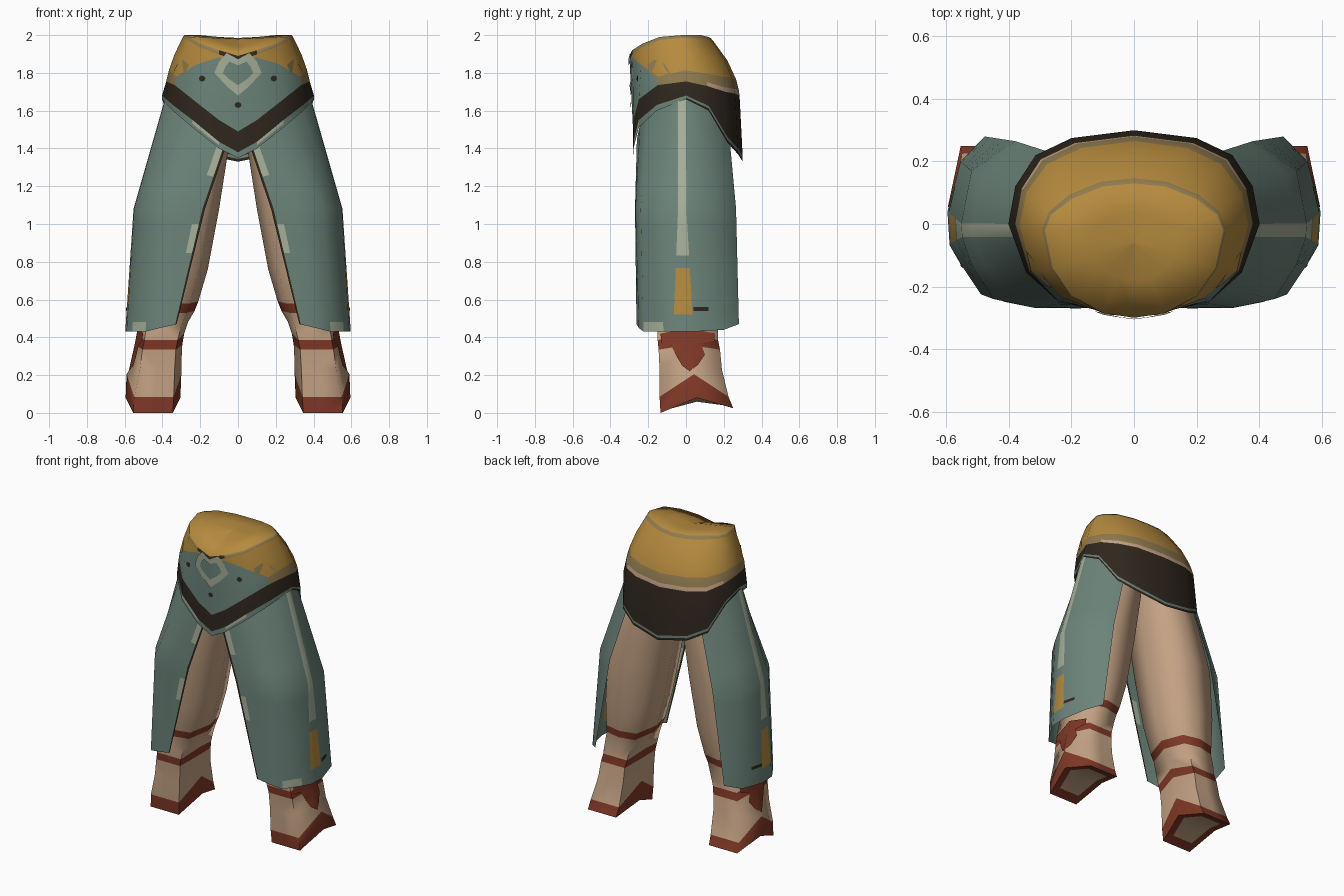
import bpy, bmesh, math
from mathutils import Vector
from mathutils.bvhtree import BVHTree

if "Cube" in bpy.data.objects:
    bpy.data.objects.remove(bpy.data.objects["Cube"])


def lin(c):
    c /= 255
    return c / 12.92 if c < 0.04 else ((c + 0.055) / 1.055) ** 2.4


COLOURS = {"teal": (108, 132, 122), "ochre": (182, 139, 62), "tan": (196, 162, 132),
           "rust": (128, 56, 38), "dark_brown": (47, 39, 29), "sage": (167, 176, 154),
           "olive": (142, 122, 78)}
NAMES = list(COLOURS)
MATS = []
for n, rgb in COLOURS.items():
    m = bpy.data.materials.new(n)
    m.diffuse_color = (*[lin(c) for c in rgb], 1)
    m.use_nodes = True
    m.node_tree.nodes["Principled BSDF"].inputs["Base Color"].default_value = m.diffuse_color
    MATS.append(m)


def finish(name, bm, angle=45):
    """Turn a half model into a mirrored, smooth-shaded object."""
    bmesh.ops.recalc_face_normals(bm, faces=bm.faces)
    me = bpy.data.meshes.new(name)
    bm.to_mesh(me)
    for m in MATS:
        me.materials.append(m)
    ob = bpy.data.objects.new(name, me)
    bpy.context.collection.objects.link(ob)
    bpy.ops.object.select_all(action='DESELECT')
    ob.select_set(True)
    bpy.context.view_layer.objects.active = ob
    bpy.ops.object.shade_smooth_by_angle(angle=math.radians(angle))
    ob.modifiers.new("mirror", 'MIRROR').merge_threshold = 0.001
    return ob


def loft(rows, colour, closed=False):
    """Skin rows of points; colour(row, column) names each face's colour."""
    bm = bmesh.new()
    vs = [[bm.verts.new(p) for p in r] for r in rows]
    n = len(rows[0])
    for i in range(len(rows) - 1):
        for j in range(n if closed else n - 1):
            k = (j + 1) % n
            f = bm.faces.new((vs[i][j], vs[i][k], vs[i + 1][k], vs[i + 1][j]))
            f.material_index = NAMES.index(colour(i, j))
    return bm, vs


# Waist: stations run from front centre round one side to back centre
# (x, y, hem z, band low z, band high z, trim fraction) and the rim point above each
STATIONS = [
    (0, -.28, 1.35, 1.38, 1.49, .9), (.1, -.278, 1.40, 1.435, 1.55, .9),
    (.24, -.25, 1.51, 1.55, 1.66, .62), (.345, -.155, 1.60, 1.63, 1.735, .18),
    (.402, 0, 1.66, 1.68, 1.755, .24), (.38, .12, 1.60, 1.625, 1.73, .25),
    (.315, .22, 1.43, 1.46, 1.70, .27), (.2, .275, 1.37, 1.40, 1.69, .28),
    (0, .3, 1.33, 1.36, 1.68, .28)]
RIM = [(0, -.3, 1.89), (.1, -.285, 1.92), (.2, -.23, 1.955), (.26, -.14, 1.99), (.285, -.02, 2),
       (.265, .03, 2), (.2, .08, 2), (.1, .12, 1.99), (0, .13, 1.985)]
CENTRE = Vector((0, -.06, 1.98))
rows = [[] for _ in range(11)]
for j, ((x, y, hem, lo, hi, trim), rim) in enumerate(zip(STATIONS, RIM)):
    inset = 1 if j < 3 else .97 if j == 3 else .945      # belt leans inward at sides and back
    rim, base = Vector(rim), Vector((x * inset, y * inset, hi))
    out = Vector((x * .05, max(y, 0) * .17, 0))
    rows[0].append((x, y, hem))
    rows[1].append((x, y, (hem + lo) / 2))
    rows[2].append((x, y, lo))
    rows[3].append(base)
    for r, t in ((4, trim * .3), (5, trim), (6, trim + (.93 - trim) * .5), (7, .94)):
        rows[r].append(base.lerp(rim, t) + out * (4 * t * (1 - t)) * .6)
    rows[8].append(rim)
    rows[9].append(rim.lerp(CENTRE, .5))
    rows[10].append(rim.lerp(CENTRE, .98))


def waist_colour(i, j):
    if i == 0:                                # hem piping
        return "teal" if j < 4 else "dark_brown"
    if i == 1:                                # line above the hem
        return "sage" if j == 1 else "teal"
    if i == 2:
        return "dark_brown"
    if i == 3:                                # trim above the belt
        return "teal" if j < 3 else "olive" if j < 5 else "tan"
    if i == 4:
        return "teal" if j < 3 else "olive"
    if i == 7:                                # rim line
        return "dark_brown" if j == 0 else "olive"
    return "ochre"


waist, vs = loft(rows, waist_colour)
f = waist.faces.new(vs[-1])
f.material_index = NAMES.index("ochre")
waist_tree = BVHTree.FromBMesh(waist)
finish("waist_wrap", waist, 80)


def on_front(x, z):
    """Point just proud of the waist front."""
    hit = waist_tree.ray_cast(Vector((x + .0001, -1, z)), Vector((0, 1, 0)))[0]
    return Vector((x, (hit.y if hit else -.29) - .006, z))


# Diamond emblem outline on the waist front
outer = [(0, 1.872), (.06, 1.905), (.1, 1.86), (.125, 1.8), (.06, 1.73), (0, 1.68)]
inner = [(0, 1.84), (.045, 1.86), (.065, 1.835), (.08, 1.8), (.045, 1.765), (0, 1.735)]
bm, _ = loft([[on_front(*p) for p in outer], [on_front(*p) for p in inner]],
             lambda i, j: "sage")
finish("diamond_trim", bm)

# Olive patch within the ochre hip panel
bm = bmesh.new()
patch = [(.26, 1.84), (.28, 1.80), (.33, 1.77), (.345, 1.80), (.32, 1.85), (.29, 1.87)]
bm.faces.new([bm.verts.new(on_front(*p)) for p in patch]).material_index = NAMES.index("olive")
finish("hip_patch", bm)

# Small studs
for name, cx, cz in (("side_stud", .19, 1.77), ("centre_stud", 0, 1.63)):
    bm = bmesh.new()
    pts = []
    for k in range(5 if cx == 0 else 8):
        a = math.pi * k / 4
        pts.append(bm.verts.new(on_front(cx + .018 * math.sin(a), cz + .016 * math.cos(a))))
    bm.faces.new(pts).material_index = NAMES.index("dark_brown")
    finish(name, bm)

# Leg flaps: open sheets from inner front edge, round the outside, to the back edge
TOP = [(.05, -.26, 1.45), (.16, -.243, 1.53), (.25, -.20, 1.60), (.325, -.112, 1.66),
       (.374, -.042, 1.70), (.376, .0, 1.70), (.345, .125, 1.64), (.27, .23, 1.46)]
MID = [(.175, -.27, 1.08), (.32, -.268, 1.08), (.45, -.24, 1.08), (.52, -.13, 1.08),
       (.55, -.042, 1.08), (.553, .002, 1.08), (.52, .17, 1.08), (.38, .265, 1.08)]
LOW = [(.325, -.262, .47), (.41, -.25, .45), (.49, -.225, .43), (.56, -.12, .43),
       (.59, -.068, .43), (.597, .04, .43), (.555, .2, .44), (.478, .28, .47)]


def widen(ring):
    """Add columns for the edge piping and its pale trim."""
    p = [Vector(q) for q in ring]
    return [p[0], p[0].lerp(p[1], .09), p[0].lerp(p[1], .36)] + p[1:]


keys = [widen(r) for r in (TOP, MID, LOW)]
LEVELS = [0, .06, .25, .55, .8, 1, 1.13, 1.38, 1.48, 1.86, 1.92, 2]
rows = []
for u in LEVELS:
    a, b, t = (keys[0], keys[1], u) if u <= 1 else (keys[1], keys[2], u - 1)
    rows.append([p.lerp(q, t) for p, q in zip(a, b)])


def flap_colour(i, j):
    u = LEVELS[i]
    if j == 0:
        return "dark_brown"
    if j == 1 and i in (1, 2, 6):
        return "sage"
    if j == 6:
        if u < 1.38:
            return "sage"
        if u == 1.48:
            return "ochre"
    if j == 4 and i == 10:
        return "sage"
    return "teal"


bm, _ = loft(rows, flap_colour)
flap_tree = BVHTree.FromBMesh(bm)
finish("leg_flap", bm, 60)

# Small dark tab low on the outside of each flap
corners = [(.04, .54), (.04, .56), (.12, .56), (.12, .54)]
bm = bmesh.new()
pts = []
for y, z in corners:
    hit = flap_tree.ray_cast(Vector((2, y, z)), Vector((-1, 0, 0)))[0]
    pts.append(bm.verts.new((hit.x + .005, y, z)))
bm.faces.new(pts).material_index = NAMES.index("dark_brown")
finish("flap_tab", bm)

# Legs and boots: (z, inner x, outer x, front y, back y, side arch)
RINGS = [(0, .305, .595, -.135, .25, .08), (.085, .30, .59, -.14, .225, .12),
         (.23, .30, .555, -.14, .19, .03), (.335, .295, .54, -.145, .18, .025),
         (.385, .285, .53, -.15, .17, .035), (.46, .265, .52, -.15, .17, .02),
         (.53, .23, .52, -.16, .18, .01), (.58, .21, .52, -.17, .19, .01),
         (.76, .16, .52, -.19, .21, 0), (1.08, .10, .50, -.21, .22, 0),
         (1.4, .05, .395, -.21, .21, 0), (1.62, .02, .31, -.18, .19, 0)]
rows = []
for z, xi, xo, yf, yb, arch in RINGS:
    k = 1 if z < .5 else .86
    cx, cy, hx, hy = (xi + xo) / 2, (yf + yb) / 2, (xo - xi) / 2, (yb - yf) / 2
    ring = [(1, 0), (.72, k), (0, 1), (-.72, k), (-1, 0), (-.72, -k), (0, -1), (.72, -k)]
    rows.append([Vector((cx + hx * a, cy + hy * b,
                         z + (arch if b == 0 else .025 * (z == 0 and b > 0))))
                 for a, b in ring])
# Sole: a rust rim round a raised tan panel
mid = sum(rows[0], Vector()) / 8
rows.insert(0, [p.lerp(mid, .3) + Vector((0, 0, .015)) for p in rows[0]])
bm, vs = loft(rows, lambda i, j: "rust" if i in (0, 1, 4, 7) else "tan", closed=True)
hub = bm.verts.new(mid + Vector((0, 0, .03)))
for j in range(8):
    bm.faces.new((vs[0][j], vs[0][(j + 1) % 8], hub)).material_index = NAMES.index("tan")
bm.faces.new(vs[-1]).material_index = NAMES.index("tan")
leg_tree = BVHTree.FromBMesh(bm)
finish("leg", bm, 75)

# Rust patch on the outer side of each boot
bm = bmesh.new()
outline = [(-.13, .37), (-.135, .42), (.02, .45), (.15, .42), (.15, .38), (.08, .365), (.1, .31),
           (.06, .25), (.02, .22), (-.02, .25), (-.05, .30), (-.08, .36)]
verts = []
for y, z in outline + [(.02, .365)]:
    hit = leg_tree.ray_cast(Vector((2, y, z)), Vector((-1, 0, 0)))[0]
    verts.append(bm.verts.new((hit.x + .008, y, z)))
for j in range(12):
    f = bm.faces.new((verts[j], verts[(j + 1) % 12], verts[12]))
    f.material_index = NAMES.index("rust")
finish("boot_patch", bm)
